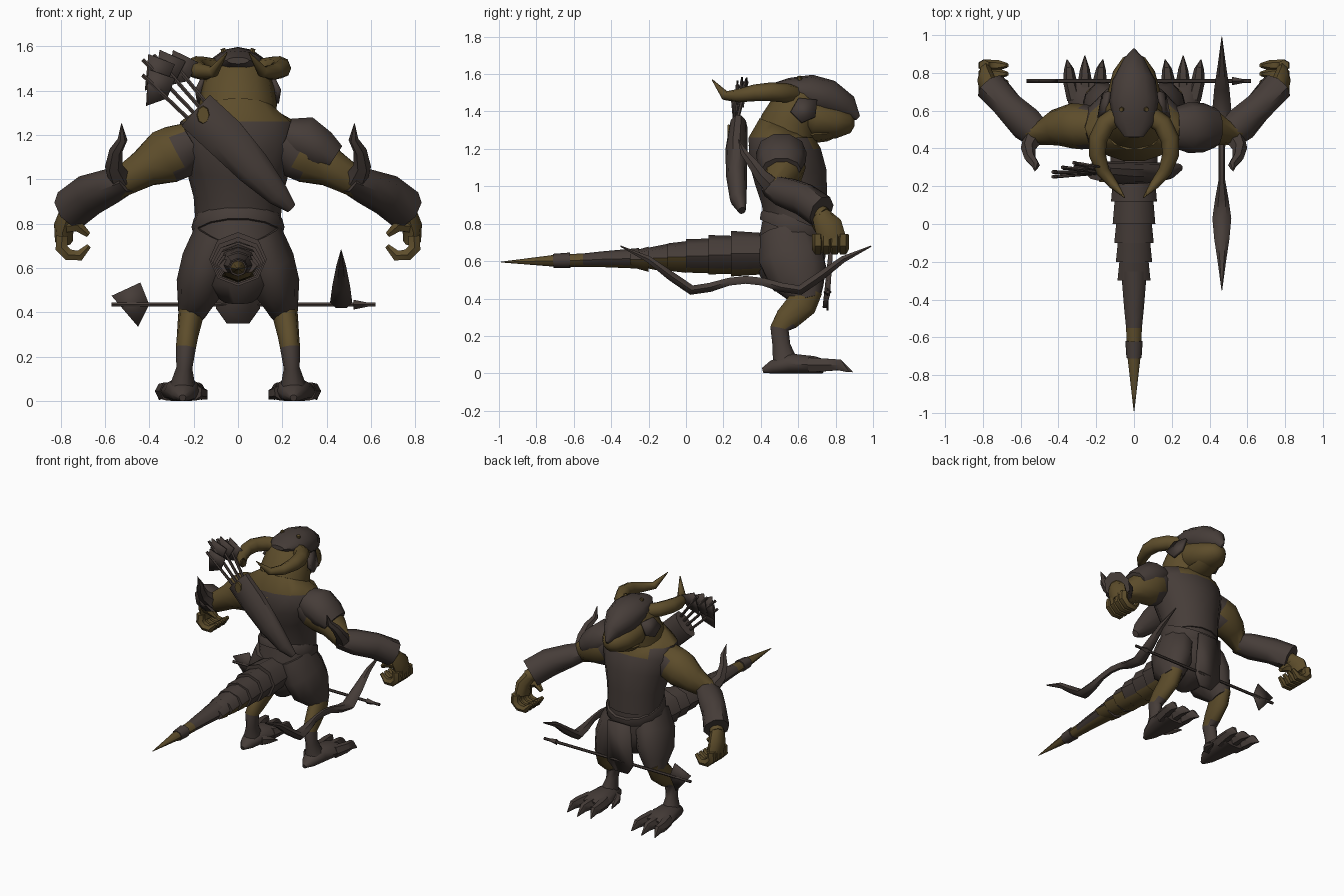
import bpy, bmesh, math
from mathutils import Vector

cube = bpy.data.objects.get("Cube")
if cube:
    bpy.data.objects.remove(cube, do_unlink=True)


def material(name, colour):
    mat = bpy.data.materials.new(name)
    mat.use_nodes = True
    mat.diffuse_color = (*colour, 1)
    mat.node_tree.nodes["Principled BSDF"].inputs["Base Color"].default_value = (*colour, 1)
    return mat


BROWN = material("dark brown leather", (.061, .046, .04))
OLIVE = material("olive skin", (.11, .074, .024))
X, Y, Z = Vector((1, 0, 0)), Vector((0, 1, 0)), Vector((0, 0, 1))


def finish(name, bm, main, other=None, rule=None, angle=48):
    """Turn a bmesh into an object; faces matching the rule get the other material."""
    bmesh.ops.recalc_face_normals(bm, faces=bm.faces)
    bm.normal_update()
    if rule:
        for face in bm.faces:
            face.material_index = int(rule(face.calc_center_median(), face.normal))
    mesh = bpy.data.meshes.new(name)
    bm.to_mesh(mesh)
    bm.free()
    mesh.materials.append(main)
    if other:
        mesh.materials.append(other)
    obj = bpy.data.objects.new(name, mesh)
    bpy.context.collection.objects.link(obj)
    bpy.ops.object.select_all(action='DESELECT')
    obj.select_set(True)
    bpy.context.view_layer.objects.active = obj
    bpy.ops.object.shade_smooth_by_angle(angle=math.radians(angle))
    return obj


def loft(name, rings, main, hint=X, sides=10, side=1, floor=False, **colours):
    """Skin elliptical rings (x, y, z, radius along hint, other radius) along a path."""
    bm = bmesh.new()
    centres = [Vector((r[0] * side, r[1], r[2])) for r in rings]
    loops = []
    for i, ring in enumerate(rings):
        tangent = centres[min(i + 1, len(rings) - 1)] - centres[max(i - 1, 0)]
        tangent.normalize()
        a = (hint - tangent * hint.dot(tangent)).normalized()
        b = tangent.cross(a)
        loop = []
        for k in range(sides):
            t = math.tau * k / sides
            p = centres[i] + a * ring[3] * math.cos(t) + b * ring[-1] * math.sin(t)
            if floor:
                p.z = max(p.z, 0)
            loop.append(bm.verts.new(p))
        loops.append(loop)
    for low, high in zip(loops, loops[1:]):
        for k in range(sides):
            n = (k + 1) % sides
            bm.faces.new((low[k], low[n], high[n], high[k]))
    bm.faces.new(loops[0][::-1])
    bm.faces.new(loops[-1])
    return finish(name, bm, main, **colours)


def plate(name, points, thickness, mat):
    bm = bmesh.new()
    bm.faces.new([bm.verts.new(p) for p in points])
    obj = finish(name, bm, mat)
    solid = obj.modifiers.new("thickness", 'SOLIDIFY')
    solid.thickness, solid.offset = thickness, 0
    return obj


def arrow(name, tail, point, scale=1, head=True):
    """Shaft, one broad fletching in the vertical plane, and an optional head."""
    tail, point = Vector(tail), Vector(point)
    u = (point - tail).normalized()
    v = u.cross(Y)
    loft(name + "_shaft", [(*tail, .01), (*point, .01)], BROWN, Y, 6)
    outline = ((0, .04), (.13, .1), (.17, 0), (.12, -.1))
    plate(name + "_fletching", [tail + (u * a + v * b) * scale for a, b in outline], .009, BROWN)
    if head:
        loft(name + "_head", [(*(point - u * .1), .022), (*point, .002)], BROWN, Y, 4)


# Torso, hips and belt; the skin shows at the open neckline
loft("hips", [(0, .57, .45, .07, .1), (0, .56, .53, .19, .17), (0, .56, .63, .22, .19),
              (0, .57, .73, .2, .18), (0, .58, .83, .19, .17)], BROWN, sides=14)
loft("torso", [(0, .59, .78, .19, .17), (0, .58, .92, .2, .18), (0, .56, 1.05, .235, .2),
               (0, .53, 1.16, .27, .2), (0, .51, 1.26, .26, .18), (0, .53, 1.31, .17, .15)],
     BROWN, sides=14, other=OLIVE,
     rule=lambda c, n: c.z > 1.27 or (c.z > 1.18 and c.y > .58 and abs(c.x) < .19))
loft("belt", [(0, .565, .75, .2, .19), (0, .58, .785, .21, .2), (0, .595, .82, .2, .185)],
     BROWN, sides=14)
plate("loincloth", [(-.09, .78, .72), (.09, .78, .72), (.1, .76, .42), (.05, .74, .35),
                    (-.05, .74, .35), (-.1, .76, .42)], .02, BROWN)

# Neck, head and helmet
loft("neck", [(0, .52, 1.18, .17, .19), (0, .55, 1.34, .175, .15), (0, .61, 1.46, .155, .13),
              (0, .65, 1.52, .1, .1)], OLIVE, sides=12)
loft("head", [(0, .58, 1.42, .13, .1), (0, .7, 1.36, .14, .11), (0, .81, 1.34, .11, .085),
              (0, .88, 1.34, .06, .055), (0, .9, 1.34, .02, .02)], OLIVE, sides=12)
loft("jaw", [(0, .6, 1.27, .1, .05), (0, .75, 1.28, .09, .04), (0, .86, 1.31, .05, .02)],
     OLIVE, sides=8)
loft("helmet", [(0, .46, 1.535, .05, .015), (0, .54, 1.53, .11, .05), (0, .65, 1.5, .13, .1),
                (0, .76, 1.47, .115, .1), (0, .86, 1.42, .06, .07), (0, .92, 1.365, .008, .015)],
     BROWN, sides=12)

# Tail: overlapping scales with a pale underside, then a slim end
belly = dict(other=OLIVE, rule=lambda c, n: n.z < -.45)
edges = [.42, .24, .12, 0, -.1, -.2, -.3]
for i, (front, back) in enumerate(zip(edges, edges[1:])):
    width = .13 - i * .0085
    centre = .64 - i * .006
    loft(f"tail_scale_{i}", [(0, front, centre, width - .01, width - .02),
                             (0, back, centre, width, width - .008 * i - .008)],
         BROWN, sides=8, **belly)
loft("tail_end", [(0, -.25, .615, .068, .055), (0, -.45, .61, .052, .042),
                  (0, -.55, .605, .042, .036), (0, -.7, .602, .035, .032),
                  (0, -.99, .595, .002, .002)], BROWN, sides=8, other=OLIVE,
     rule=lambda c, n: c.y < -.56 or n.z < -.5)
loft("tail_band", [(0, -.62, .604, .046, .042), (0, -.71, .601, .04, .038)], BROWN, sides=8)

# Paired parts
for name, s in (("left", 1), ("right", -1)):
    # Curling horn, cheek guard and helmet stud
    loft(name + "_horn", [(.08, .58, 1.49, .05), (.15, .53, 1.5, .052), (.19, .45, 1.505, .05),
                          (.195, .37, 1.5, .045), (.165, .28, 1.485, .036),
                          (.11, .21, 1.485, .026), (.05, .14, 1.57, .003)],
         OLIVE, Z, 8, s)
    plate(name + "_cheek_guard", [(s * .13, .7, 1.46), (s * .15, .6, 1.47), (s * .185, .56, 1.4),
                                  (s * .175, .62, 1.34), (s * .16, .69, 1.37)], .02, BROWN)
    loft(name + "_helmet_stud", [(.06, .61, 1.56, .016), (.068, .605, 1.588, .012)],
         OLIVE, Y, 6, s)

    # Arm, forearm guard and elbow spike
    loft(name + "_arm", [(.2, .51, 1.17, .11, .1), (.27, .515, 1.125, .12, .13),
                         (.33, .52, 1.1, .12, .13), (.42, .51, 1.05, .095, .09),
                         (.52, .48, .99, .065, .07), (.64, .6, .93, .06, .06),
                         (.77, .74, .84, .045, .045)],
         OLIVE, Y, 10, s, other=BROWN, rule=lambda c, n: abs(c.x) < .27)
    loft(name + "_forearm_guard", [(.49, .46, 1, .075, .06), (.57, .53, .97, .095, .08),
                                   (.67, .63, .93, .08, .095), (.755, .725, .865, .085, .095)],
         BROWN, Y, 8, s)
    loft(name + "_elbow_spike", [(.53, .46, 1, .055), (.56, .4, 1.06, .04), (.55, .35, 1.13, .03),
                                 (.52, .31, 1.18, .022), (.525, .28, 1.25, .002)],
         BROWN, X, 6, s)

    # Fist with hooked fingers
    loft(name + "_palm", [(.76, .72, .85, .05, .045), (.785, .76, .79, .075, .045),
                          (.785, .78, .72, .075, .04)], OLIVE, Y, 8, s)
    for f in range(4):
        hook = [(.735 + .066 * math.cos(t), .705 + f * .045, .715 + .062 * math.sin(t), r)
                for t, r in ((.5, .03), (-.4, .032), (-1.1, .03), (-1.9, .027), (-2.9, .012))]
        loft(f"{name}_finger_{f}", hook, OLIVE, Y, 6, s)
    loft(name + "_thumb", [(.77, .72, .79, .034), (.72, .7, .79, .03), (.675, .71, .75, .014)],
         OLIVE, Y, 6, s)

    # Bent leg
    loft(name + "_thigh", [(.09, .54, .75, .11, .15), (.14, .56, .63, .115, .18),
                           (.17, .6, .52, .11, .165), (.195, .635, .44, .08, .11),
                           (.21, .65, .39, .062, .075)], BROWN, X, 10, s)
    loft(name + "_shin", [(.205, .65, .45, .06, .085), (.215, .62, .37, .056, .085),
                          (.228, .54, .29, .048, .07), (.235, .5, .24, .045, .052),
                          (.242, .51, .15, .036, .05), (.25, .53, .06, .06, .07)],
         OLIVE, X, 10, s, other=BROWN, rule=lambda c, n: c.z < .25)

    # Clawed foot
    loft(name + "_foot", [(.25, .41, .015, .015, .015), (.25, .46, .03, .05, .04),
                          (.25, .55, .05, .08, .06), (.255, .68, .045, .1, .05),
                          (.255, .74, .03, .09, .045)], BROWN, X, 10, s, floor=True)
    for toe in (-1, 0, 1):
        reach = .89 - .02 * abs(toe)
        loft(f"{name}_toe_{toe + 1}", [(.255 + toe * .06, .66, .045, .04, .045),
                                       (.26 + toe * .08, .76, .045, .036, .038),
                                       (.26 + toe * .085, .82, .045, .026, .034),
                                       (.26 + toe * .095, reach, .008, .003)],
             BROWN, X, 6, s, floor=True)
    loft(name + "_side_claw", [(.19, .54, .04, .035), (.16, .58, .035, .028), (.14, .66, .01, .003)],
         BROWN, Z, 6, s, floor=True)

# Single shoulder plate
loft("left_shoulder_plate", [(.22, .51, 1.2, .11, .08), (.29, .51, 1.18, .135, .115),
                             (.37, .51, 1.13, .13, .1), (.43, .51, 1.09, .105, .075)],
     BROWN, Y, 10)

# Quiver slung across the back, with a round badge and spare arrows
loft("quiver", [(-.19, .28, 1.31, .05, .1), (-.06, .27, 1.19, .06, .1), (.07, .27, 1.05, .055, .085),
                (.18, .28, .93, .045, .055), (.24, .3, .87, .02, .025)], BROWN, Y, 10)
loft("quiver_badge", [(-.157, .232, 1.29, .03, .042), (-.157, .222, 1.29, .026, .038)], OLIVE, X, 8)
for i, (x, z) in enumerate(((-.43, 1.47), (-.43, 1.54), (-.38, 1.56), (-.32, 1.56))):
    arrow(f"spare_arrow_{i}", (x, .25 + i * .025, z), (-.2 + i * .02, .27, 1.25 + i * .03),
          .9, head=False)

# Loose arrow by the legs
arrow("loose_arrow", (-.57, .757, .435), (.62, .757, .435))

# Recurved bow, the rear limb mirrored to the front
limb = [(-.35, .68, .002, .004), (-.2, .61, .022, .02), (-.08, .52, .04, .028),
        (.03, .445, .05, .03), (.13, .46, .036, .028), (.23, .49, .018, .024)]
half = [(.465, y, z, w, t) for y, z, w, t in limb]
front = [(x, .64 - y, z, w, t) for x, y, z, w, t in reversed(half)]
loft("bow", half + [(.465, .32, .5, .018, .024)] + front, BROWN, X, 6)
